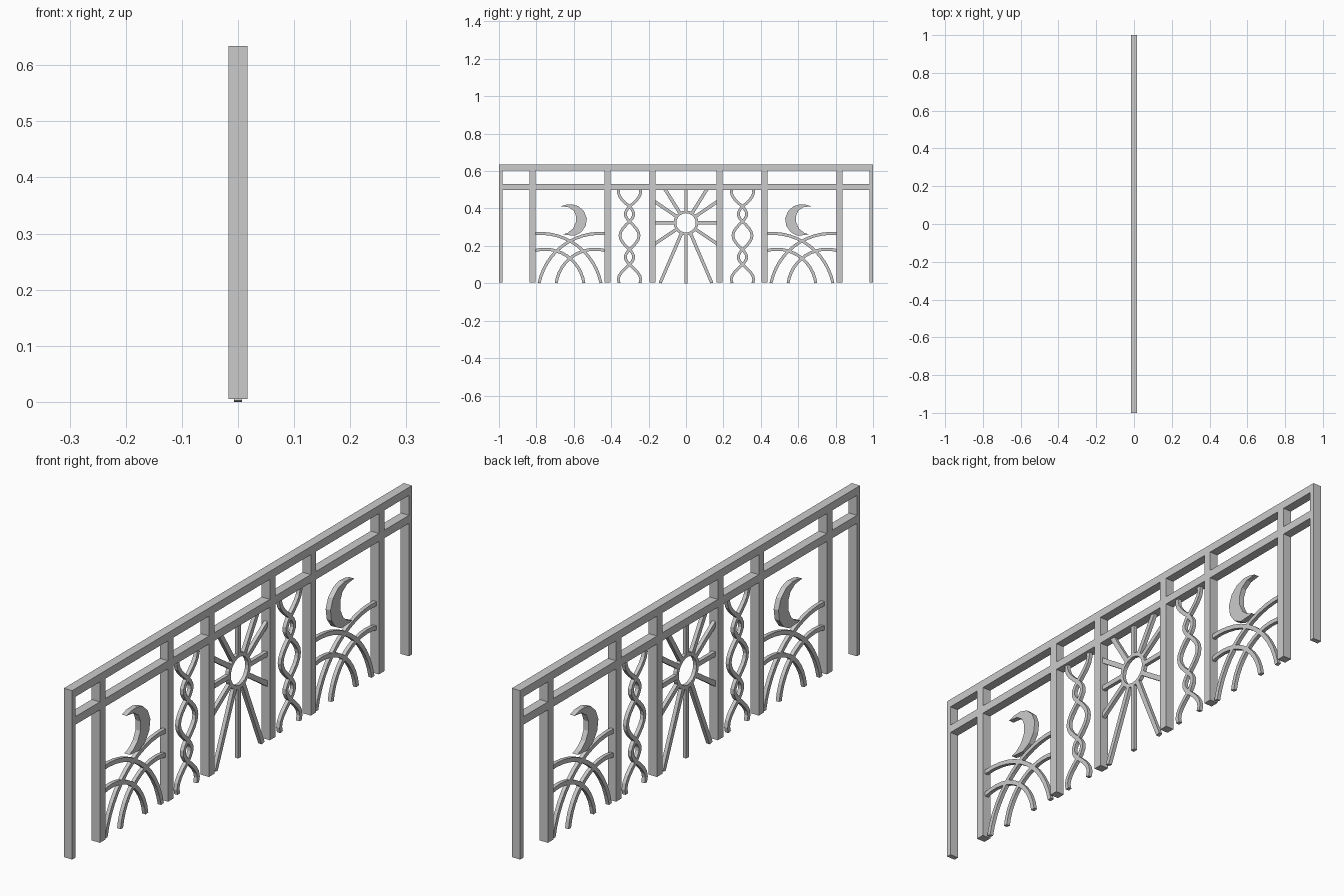
import bpy, bmesh, math

if "Cube" in bpy.data.objects:
    bpy.data.objects.remove(bpy.data.objects["Cube"])

TOP, LOW = 0.604, 0.50          # underside of hand rail / lower rail


def make(name, bm):
    bmesh.ops.recalc_face_normals(bm, faces=bm.faces)
    me = bpy.data.meshes.new(name)
    bm.to_mesh(me)
    bm.free()
    ob = bpy.data.objects.new(name, me)
    bpy.context.collection.objects.link(ob)
    return ob


def box(name, y0, y1, z0, z1, hx=0.017):
    bm = bmesh.new()
    bmesh.ops.create_cube(bm, size=1)
    for v in bm.verts:
        v.co = (v.co.x * 2 * hx, (y0 + y1) / 2 + v.co.y * (y1 - y0),
                (z0 + z1) / 2 + v.co.z * (z1 - z0))
    return make(name, bm)


def ribbon(name, pts, w=0.016, hx=0.007, closed=False):
    """Sweep a rectangular bar along a path in the y-z plane."""
    bm, rings, n = bmesh.new(), [], len(pts)
    for i, (y, z) in enumerate(pts):
        a = pts[(i - 1) % n] if closed else pts[max(i - 1, 0)]
        b = pts[(i + 1) % n] if closed else pts[min(i + 1, n - 1)]
        dy, dz = b[0] - a[0], b[1] - a[1]
        d = math.hypot(dy, dz)
        ny, nz = -dz / d * w / 2, dy / d * w / 2
        rings.append([bm.verts.new((x, y + k * ny, max(0, z + k * nz)))
                      for x, k in ((-hx, -1), (hx, -1), (hx, 1), (-hx, 1))])
    for i in range(n if closed else n - 1):
        a, b = rings[i], rings[(i + 1) % n]
        for k in range(4):
            bm.faces.new((a[k], a[(k + 1) % 4], b[(k + 1) % 4], b[k]))
    if not closed:
        bm.faces.new(rings[0])
        bm.faces.new(rings[-1])
    return make(name, bm)


def plate(name, pts, hx):
    bm = bmesh.new()
    f = bm.faces.new([bm.verts.new((-hx, y, z)) for y, z in pts])
    ext = bmesh.ops.extrude_face_region(bm, geom=[f])
    for v in ext["geom"]:
        if isinstance(v, bmesh.types.BMVert):
            v.co.x = hx
    if not f.is_valid or len(bm.faces) < len(pts) + 2:
        bm.faces.new([e for e in bm.verts if e.co.x < 0][:len(pts)])
    return make(name, bm)


# Rails
box("hand_rail", -1, 1, TOP, 0.634)
box("lower_rail", -1, 1, LOW, 0.53)

# Sun: ring and rays
CZ = 0.323
ribbon("sun_ring", [(0.059 * math.cos(t * math.tau / 20), CZ + 0.059 * math.sin(t * math.tau / 20))
                    for t in range(20)], w=0.014, closed=True)


def ray(y, z):
    d = math.hypot(y, z - CZ)
    ribbon("sun_ray", [(y * 0.06 / d, CZ + (z - CZ) * 0.06 / d), (y, z)], w=0.018)


ray(0, LOW + 0.005)
ray(0, 0)

# Crescent outline, offsets from the panel centre
MOON = [(-.05, .412), (-.022, .420), (.010, .422), (.045, .412), (.075, .385), (.090, .347),
        (.084, .307), (.060, .273), (.025, .255), (-.02, .258), (-.035, .262), (-.012, .270), (.015, .292),
        (.031, .325), (.032, .360), (.020, .388), (-.008, .407)]


def strand(side):
    """Centre line of one twisted strand."""
    path = []
    lobes = [(0, .10, .06), (.10, .18, -.023), (.18, .33, .051), (.33, .41, -.023), (.41, .505, .06)]
    for i, (a, b, amp) in enumerate(lobes):
        n = 8 if i == 2 else 5
        for j in range(n + (i == 4)):
            z = a + (b - a) * j / n
            if i == 0:
                s = math.sin(math.pi * (.10 - z) / .16)
            elif i == 4:
                s = math.sin(math.pi * (z - .41) / .16)
            else:
                s = math.sin(math.pi * (z - a) / (b - a))
            path.append((side * amp * s, z))
    return path


for s in (-1, 1):
    # Posts
    for y, h in ((.991, .009), (.821, .016), (.420, .016), (.179, .016)):
        box("post", s * y - h, s * y + h, 0.005, TOP)

    # Slanted sun rays
    for y, z in ((.112, LOW + .003), (.168, .437), (.168, CZ), (.168, .210), (.138, 0)):
        ray(s * y, z)

    # Twisted strands
    for side in (-1, 1):
        ribbon("twist_strand", [(s * .302 + y, z) for y, z in strand(side)], w=0.015)

    # Crossing arches: radius, centre offset, centre height
    for r, cy, cz in ((.332, .16, -.065), (.210, .134, -.028)):
        for side in (-1, 1):
            a0 = math.asin(-cz / r)
            a1 = math.pi - math.acos((.188 - cy) / r)
            pts = []
            for i in range(13):
                a = a0 + (a1 - a0) * i / 12
                pts.append((s * .62 + side * (r * math.cos(a) - cy), cz + r * math.sin(a)))
            ribbon("arch", pts)

    # Moon
    plate("moon", [(s * (.62 - y), z) for y, z in MOON], 0.010)
